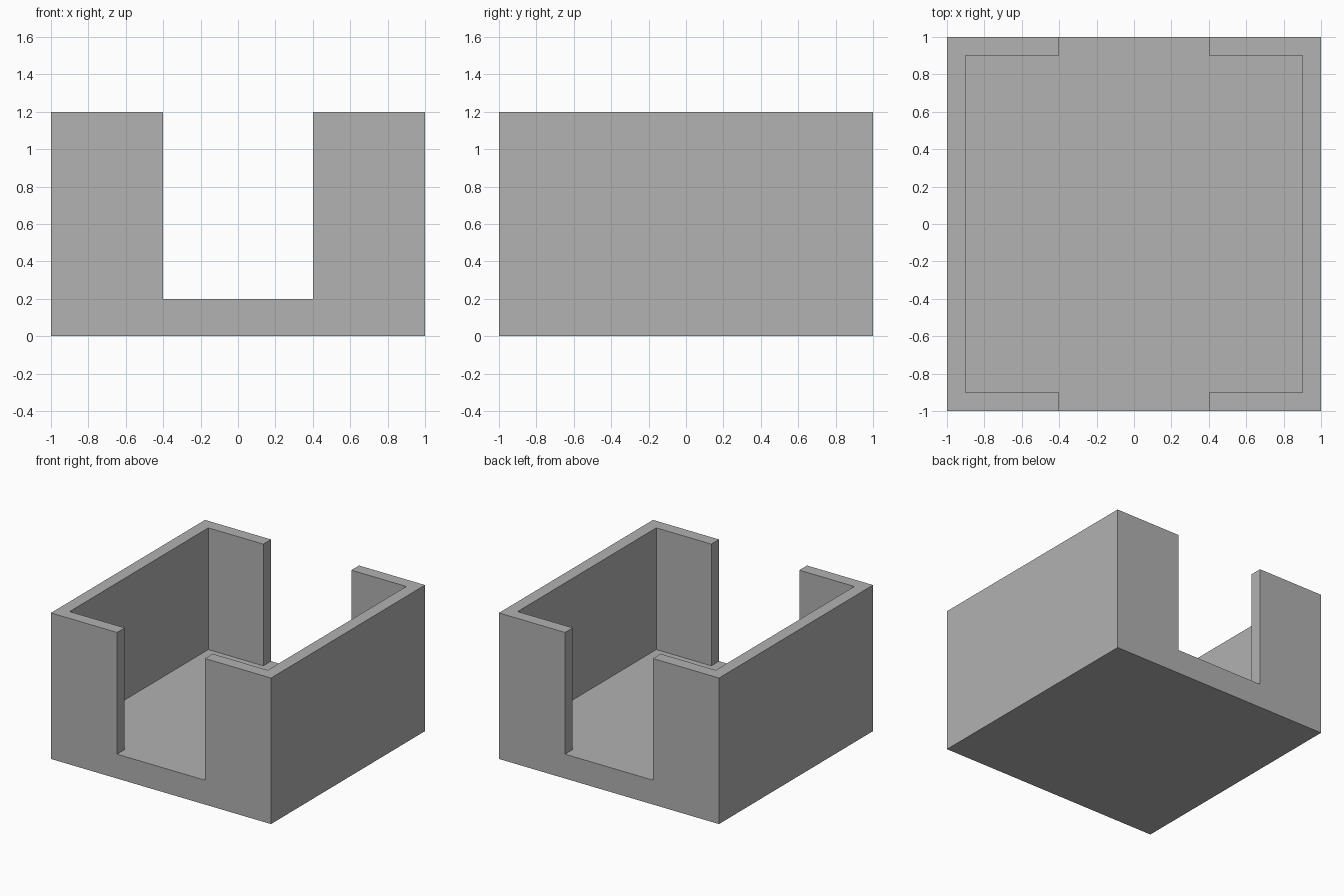
import bpy
import bmesh

HALF, HEIGHT = 1.0, 1.2      # outer block
FLOOR, WALL = 0.2, 0.1       # floor and wall thickness
GAP = 0.4                    # half width of the front and back openings

if "Cube" in bpy.data.objects:
    bpy.data.objects.remove(bpy.data.objects["Cube"], do_unlink=True)


def make_material(name, colour):
    mat = bpy.data.materials.new(name)
    mat.use_nodes = True
    mat.diffuse_color = colour
    mat.node_tree.nodes["Principled BSDF"].inputs["Base Color"].default_value = colour
    return mat


def make_prism(name, outline, bottom, top):
    """Extrude a flat outline from bottom to top."""
    bm = bmesh.new()
    face = bm.faces.new([bm.verts.new((x, y, bottom)) for x, y in outline])
    extruded = bmesh.ops.extrude_face_region(bm, geom=[face])["geom"]
    for v in extruded:
        if isinstance(v, bmesh.types.BMVert):
            v.co.z = top
    bmesh.ops.recalc_face_normals(bm, faces=bm.faces)
    mesh = bpy.data.meshes.new(name)
    bm.to_mesh(mesh)
    bm.free()
    obj = bpy.data.objects.new(name, mesh)
    bpy.context.collection.objects.link(obj)
    return obj


grey = make_material("plain grey", (0.445, 0.445, 0.445, 1.0))

# Solid block that becomes the tray
corners = [(-HALF, -HALF), (HALF, -HALF), (HALF, HALF), (-HALF, HALF)]
tray = make_prism("open_tray", corners, 0, HEIGHT)
tray.data.materials.append(grey)

# Cross-shaped cutter: the inner room plus the front and back openings
room, past = HALF - WALL, HALF + 0.1
right_side = [(GAP, -past), (GAP, -room), (room, -room),
              (room, room), (GAP, room), (GAP, past)]
left_side = [(-x, y) for x, y in reversed(right_side)]
cutter = make_prism("room_cutter", right_side + left_side, FLOOR, HEIGHT + 0.1)
cutter.data.materials.append(grey)
cutter.hide_render = True

# Hollow the block and discard the cutter
cut = tray.modifiers.new("hollow", "BOOLEAN")
cut.operation = "DIFFERENCE"
cut.solver = "EXACT"
cut.object = cutter
bpy.context.view_layer.objects.active = tray
bpy.ops.object.modifier_apply(modifier=cut.name)
bpy.data.objects.remove(cutter, do_unlink=True)
